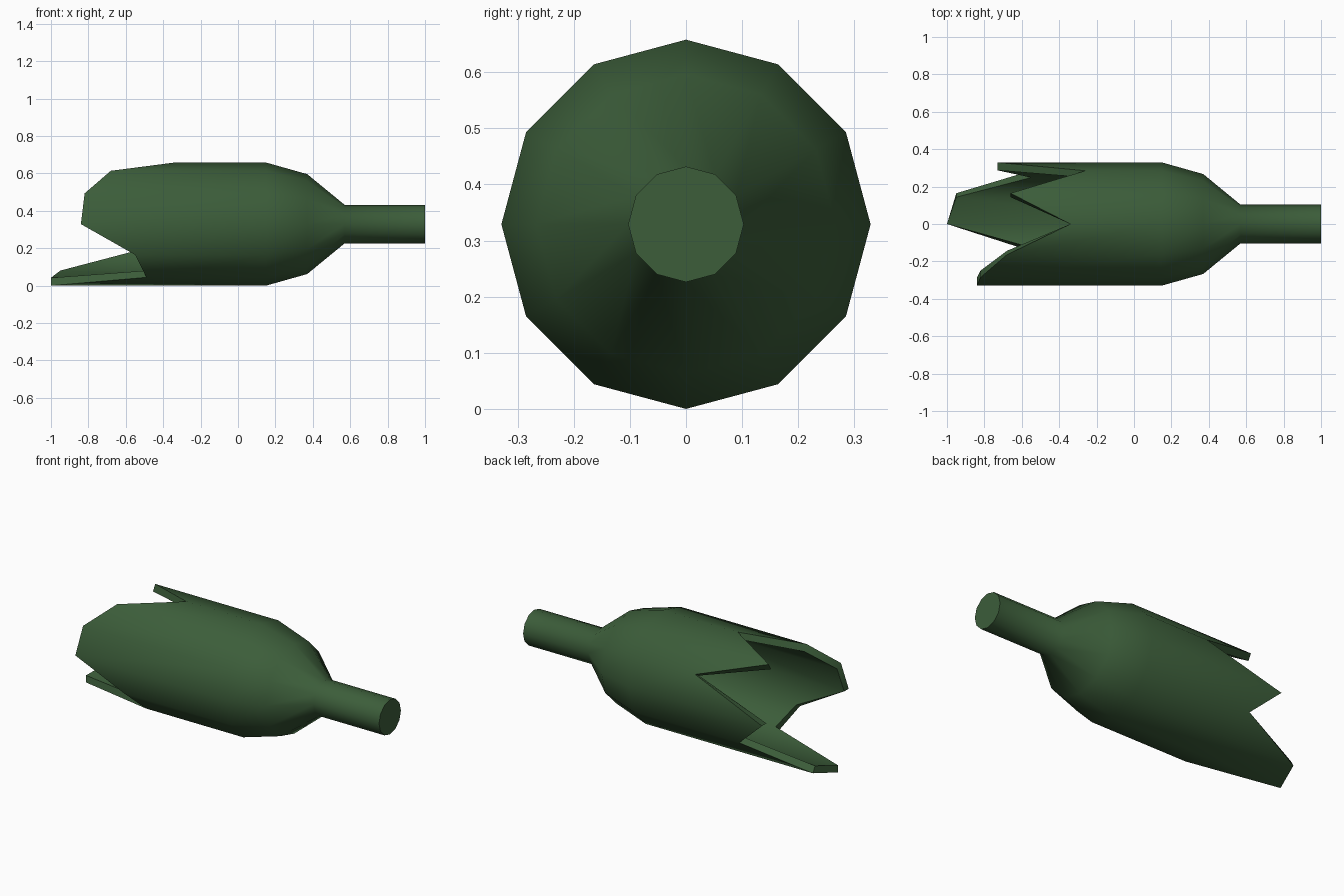
import bpy, bmesh, math

if "Cube" in bpy.data.objects:
    bpy.data.objects.remove(bpy.data.objects["Cube"])

SIDES = 12
RADIUS = 0.329
WALL = 0.042

# Jagged break line: x of the rim at each side, starting at the top, going towards +y
RIM = [-0.34, -0.66, -0.26, -0.73, -0.55, -0.95, -1.0, -0.49, -0.55, -0.84, -0.82, -0.68]

# Shoulder and neck as (x, radius)
OUTER = [(0.15, RADIUS), (0.37, 0.267), (0.57, 0.103), (1.0, 0.103)]
INNER = [(0.15, RADIUS - WALL), (0.35, 0.229), (0.55, 0.064), (0.96, 0.064)]

glass = bpy.data.materials.new("dark green glass")
glass.use_nodes = True
colour = (0.045, 0.11, 0.042, 1.0)
glass.diffuse_color = colour
glass.node_tree.nodes["Principled BSDF"].inputs["Base Color"].default_value = colour

bm = bmesh.new()


def ring(xs, radius):
    """Ring of vertices around the bottle's axis, each with its own x."""
    verts = []
    for k, x in enumerate(xs):
        a = math.tau * k / SIDES
        verts.append(bm.verts.new((x, radius * math.sin(a), RADIUS + radius * math.cos(a))))
    return verts


def bridge(a, b):
    for k in range(SIDES):
        n = (k + 1) % SIDES
        bm.faces.new((a[k], a[n], b[n], b[k]))


def shell(profile):
    """Wall from the broken rim to a capped neck; returns the rim."""
    rings = [ring(RIM, profile[0][1])]
    rings += [ring([x] * SIDES, r) for x, r in profile]
    for a, b in zip(rings, rings[1:]):
        bridge(a, b)
    bm.faces.new(rings[-1])
    return rings[0]


# Outside and inside walls, joined along the broken edge
bridge(shell(OUTER), shell(INNER))
bmesh.ops.recalc_face_normals(bm, faces=bm.faces[:])

mesh = bpy.data.meshes.new("broken_bottle")
bm.to_mesh(mesh)
bm.free()
mesh.materials.append(glass)
bottle = bpy.data.objects.new("broken_bottle", mesh)
bpy.context.collection.objects.link(bottle)

# Smooth sides, sharp broken edge and neck end
bpy.ops.object.select_all(action="DESELECT")
bottle.select_set(True)
bpy.context.view_layer.objects.active = bottle
bpy.ops.object.shade_smooth_by_angle(angle=math.radians(45))
